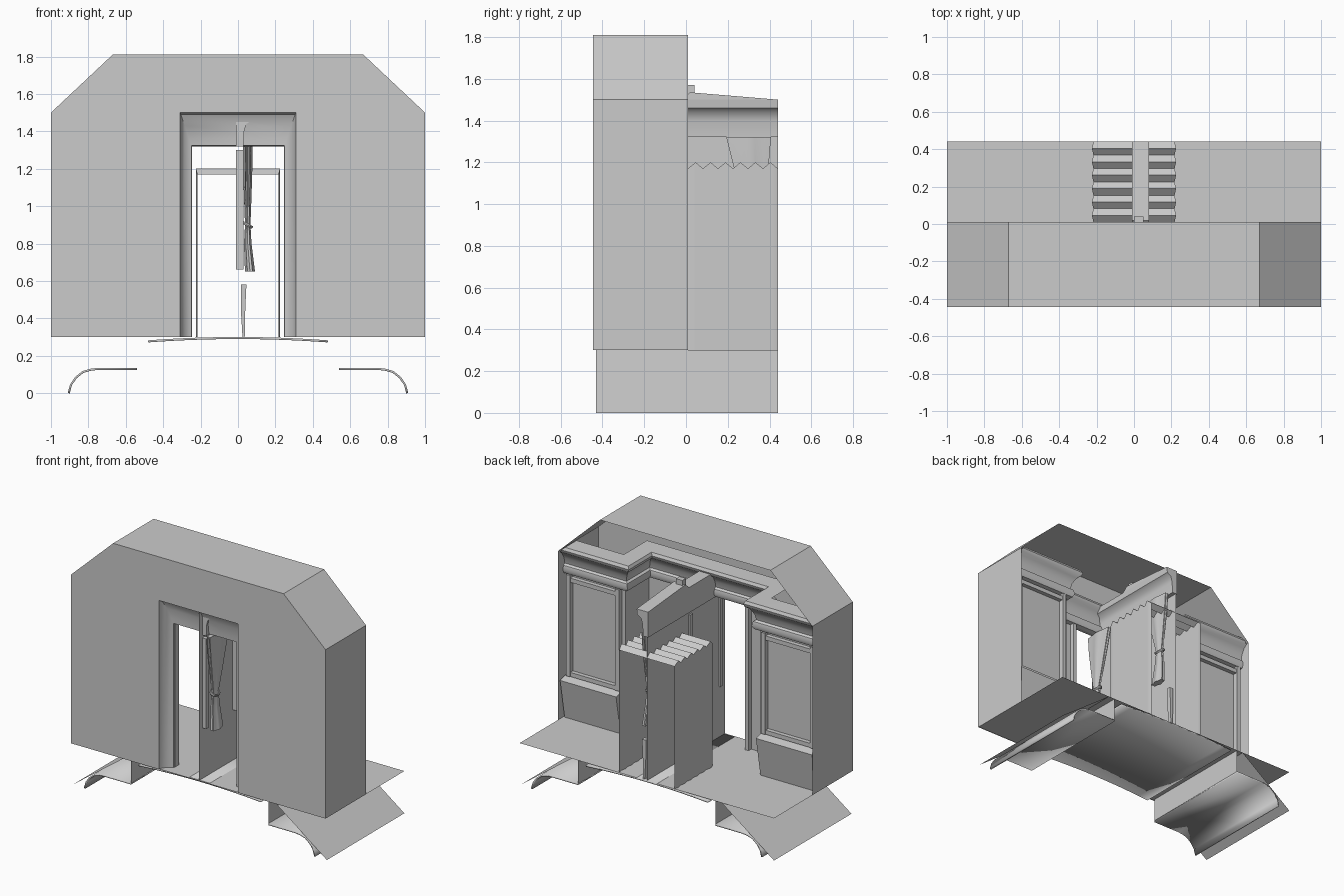
import bpy, math

if "Cube" in bpy.data.objects:
    bpy.data.objects.remove(bpy.data.objects["Cube"])

Y0, Y1, YB = -0.44, 0.44, 0.01


def mesh(name, verts, faces, smooth=False, mirror=False, thick=0):
    me = bpy.data.meshes.new(name)
    me.from_pydata(verts, [], faces)
    ob = bpy.data.objects.new(name, me)
    bpy.context.collection.objects.link(ob)
    if thick:
        m = ob.modifiers.new("thickness", 'SOLIDIFY')
        m.thickness = thick
        m.offset = 0
    if mirror:
        m = ob.modifiers.new("mirror", 'MIRROR')
        m.use_mirror_merge = False
    if smooth:
        bpy.ops.object.select_all(action='DESELECT')
        bpy.context.view_layer.objects.active = ob
        ob.select_set(True)
        bpy.ops.object.shade_smooth_by_angle(angle=math.radians(40))
    return ob


def loft(name, rings, closed=False, caps=False, **kw):
    """Join equal-length point rings with quads."""
    n = len(rings[0])
    verts = [p for r in rings for p in r]
    faces = []
    for i in range(len(rings) - 1):
        for j in range(n if closed else n - 1):
            k = (j + 1) % n
            faces.append((i * n + j, i * n + k, (i + 1) * n + k, (i + 1) * n + j))
    if caps:
        faces += [tuple(reversed(range(n))), tuple(range(len(verts) - n, len(verts)))]
    return mesh(name, verts, faces, **kw)


def along_y(name, profile, y0, y1, **kw):
    """Extrude an x-z profile along y."""
    return loft(name, [[(x, y, z) for x, z in profile] for y in (y0, y1)], **kw)


def box(name, x0, x1, y0, y1, z0, z1, **kw):
    return along_y(name, [(x0, z0), (x1, z0), (x1, z1), (x0, z1)], y0, y1,
                   closed=True, caps=True, **kw)


# outer shell: chamfered roof and sides, front wall with doorway
outline = [(-1, .3), (-1, 1.5), (-.67, 1.81), (.67, 1.81), (1, 1.5), (1, .3)]
along_y("outer_shell", outline, Y0 - .005, YB)
door = [(.31, .3), (.31, 1.5), (-.31, 1.5), (-.31, .3)]
mesh("front_wall", [(x, Y0 - .005, z) for x, z in outline + door],
     [tuple(reversed(range(10)))])

# hollow moulded door reveal
reveal = [(.31, 1.5, -.445), (.305, 1.49, -.42), (.285, 1.43, -.39),
          (.262, 1.36, -.375), (.248, 1.325, -.37), (.245, 1.32, -.34)]
loft("door_reveal", [[(-w, y, .3), (-w, y, t), (w, y, t), (w, y, .3)]
                     for w, t, y in reveal], smooth=True)


# interior wall and cornice follow the stepped plan of the alcove
def stepped(name, profile, start):
    rings = []
    for z, o in profile:
        end = min(.995, .99 - (z - 1.5) * 1.07)     # stay inside the chamfer
        rings.append([(start, -.34 + o, z), (.53 - o, -.34 + o, z),
                      (.53 - o, -.08 + o, z), (end, -.08 + o, z)])
    return loft(name, rings, smooth=True, mirror=True)


stepped("inner_wall", [(.3, 0), (1.32, 0)], .245)
stepped("cornice", [(1.32, 0), (1.325, .03), (1.35, .042), (1.38, .035), (1.39, .02),
                    (1.43, .028), (1.47, .05), (1.49, .075), (1.51, .08),
                    (1.53, .07), (1.535, -.05)], 0)

# side bay panels: posts, rails and leaning dado
for x in (.56, .945):
    box("bay_post", x, x + .03, -.08, -.045, .6, 1.32, mirror=True)
for z in (.6, 1.27):
    box("bay_rail", .59, .945, -.08, -.05, z, z + .03, mirror=True)
loft("bay_dado", [[(x, -.08, .3), (x, -.05, .3), (x, 0, .58), (x, -.08, .6)]
                  for x in (.55, .99)], closed=True, caps=True, mirror=True)
box("door_post", .245, .275, -.36, -.31, .3, 1.32, mirror=True)

# floor, sloping side plates and arched underfloor panel
mesh("floor", [(-1, Y0, .3), (1, Y0, .3), (1, Y1, .3), (-1, Y1, .3)], [(0, 1, 2, 3)])
along_y("slope_plate", [(.59, .3), (1, 0)], Y0 + .01, Y1, mirror=True)
arch = [(-.48 + .08 * i, .295 - .018 * (abs(i - 6) / 6) ** 2) for i in range(13)]
along_y("underfloor_panel", arch, Y0 + .01, Y1, smooth=True, thick=.011)

# rounded lower fairings with upright inner flange
fairing = [(.54, .13), (.75, .13), (.79, .125), (.83, .113), (.867, .083),
           (.893, .045), (.905, 0)]
along_y("lower_fairing", fairing, Y0 + .01, Y1, smooth=True, mirror=True, thick=.011)
along_y("fairing_flange", [(.54, .3), (.54, .13)], Y0 + .01, Y1, mirror=True)

# folded bellows tunnel
rings = []
for i in range(13):
    w, h = ((.225, 1.2), (.217, 1.17))[(i + 1) % 2]
    y = YB + (Y1 - YB) * i / 12
    rings.append([(-w, y, .3), (-w, y, h), (w, y, h), (w, y, .3)])
loft("bellows", rings, smooth=True)

# centre partition sheet
mesh("partition", [(0, Y0, .3), (0, Y0, 1.49), (0, Y1, 1.49), (0, Y1, 1.2), (0, Y1, .3)],
     [(0, 1, 2, 3, 4)])
for y in (-.4, -.06):
    box("partition_post", -.012, .03, y, y + .03, .66, 1.3)

# header pelmet with moulded face and sloping cap
head = [(-.01, 1.5), (-.01, 1.32), (.03, 1.32), (.033, 1.4), (.045, 1.44), (.075, 1.46),
        (.08, 1.5)]
along_y("header", head, -.4, Y1, closed=True, caps=True, smooth=True)
loft("header_cap", [[(x, -.02, 1.5), (x, .02, 1.535), (x, Y1, 1.5)] for x in (-.01, .08)],
     closed=True, caps=True)
box("header_bracket", 0, .05, 0, .04, 1.5, 1.57)


# gathered curtains with a tie band and a trailing strap
def curtain(yc, side):
    rings = []
    for z, w, d, off in [(1.32, .022, .11, 0), (1.2, .022, .09, .01), (1.05, .018, .06, .02),
                         (.9, .013, .028, .03), (.8, .018, .04, .03), (.65, .024, .055, .03)]:
        ring = []
        for k in range(24):
            a = math.tau * k / 24
            r = 1 + .12 * math.cos(6 * a)
            ring.append((.052 + (.012 if z < .8 else 0) + w * r * math.cos(a),
                         yc + side * off + d * r * math.sin(a), z))
        rings.append(ring)
    loft("curtain", rings, closed=True, caps=True, smooth=True)
    bpy.ops.mesh.primitive_torus_add(major_segments=24, minor_segments=6, major_radius=.03,
                                     minor_radius=.006, rotation=(0, .5, 0),
                                     location=(.05, yc + side * .03, .9))
    tie = bpy.context.object
    tie.name = "curtain_tie"
    tie.scale = (.9, 1.2, 1.5)


curtain(.3, 1)
curtain(-.3, -1)
loft("strap", [[(x - w, .40, z), (x + w, .40, z), (x + w, .43, z), (x - w, .43, z)]
               for x, w, z in ((.03, .006, .3), (.027, .012, .45), (.03, .015, .58))],
     closed=True, caps=True)
